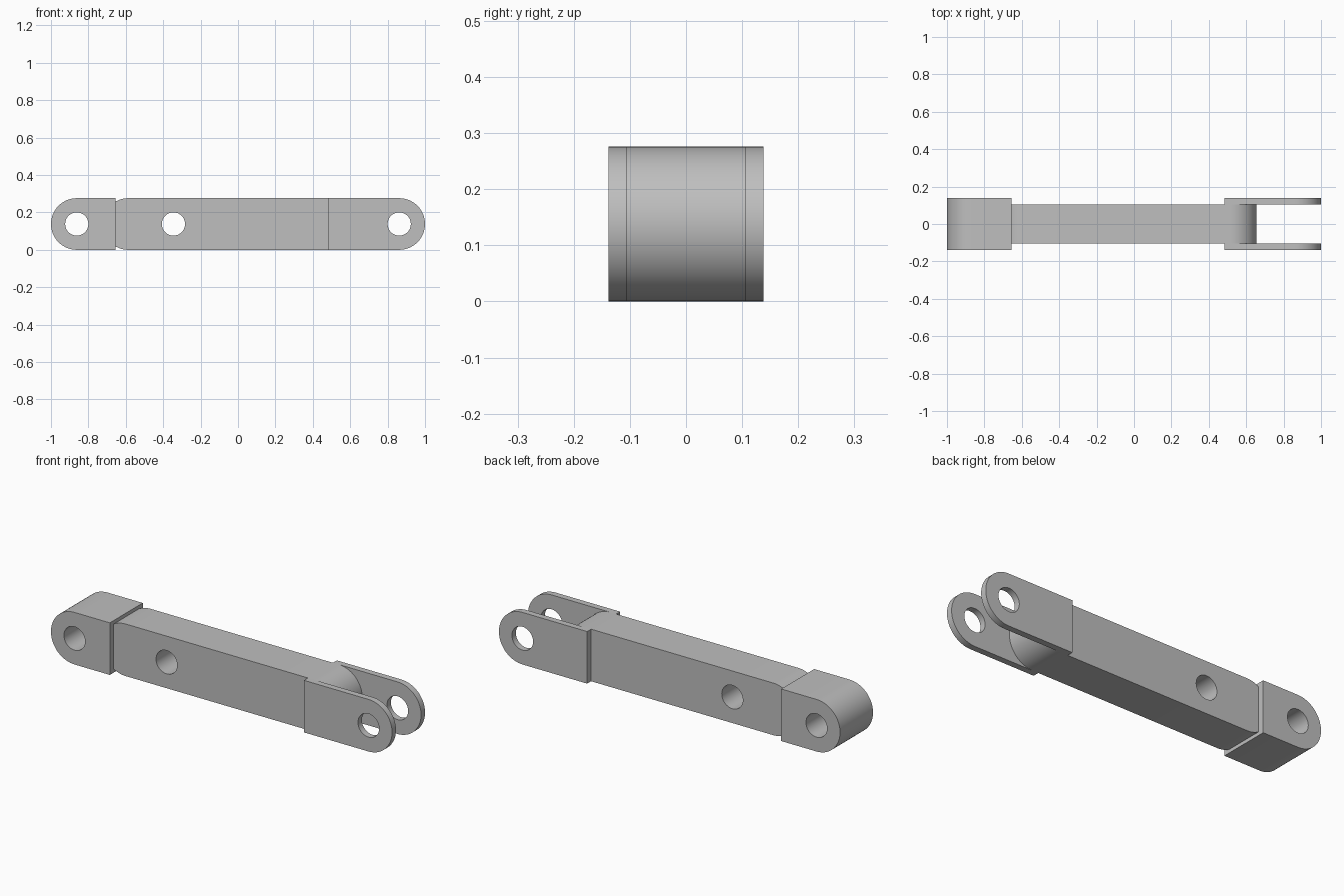
import bpy
import math

cube = bpy.data.objects.get("Cube")
if cube:
    bpy.data.objects.remove(cube, do_unlink=True)

R = 0.138        # half height, also the radius of every rounded end
HOLE = 0.062     # pin hole radius
BODY = 0.105     # half width of the bar
PIN = 1 - R      # distance of the end pins from the centre

grey = bpy.data.materials.new("grey metal")
grey.use_nodes = True
colour = (0.52, 0.52, 0.52, 1)
grey.diffuse_color = colour
grey.node_tree.nodes["Principled BSDF"].inputs["Base Color"].default_value = colour


def arc(cx, radius, start, end, steps):
    """Points of an arc around (cx, R), angles in degrees."""
    angles = [math.radians(start + (end - start) * i / steps) for i in range(steps + 1)]
    return [(cx + radius * math.cos(a), R + radius * math.sin(a)) for a in angles]


def plate(name, outline, holes, y0, y1):
    """Extrude a side outline with round holes from y0 to y1."""
    curve = bpy.data.curves.new(name, "CURVE")
    curve.dimensions = "2D"
    curve.fill_mode = "BOTH"
    curve.extrude = (y1 - y0) / 2
    for loop in [outline] + [arc(x, HOLE, 0, 360, 48)[:-1] for x in holes]:
        spline = curve.splines.new("POLY")
        spline.points.add(len(loop) - 1)
        for point, (x, z) in zip(spline.points, loop):
            point.co = (x, z, 0, 1)
        spline.use_cyclic_u = True
    obj = bpy.data.objects.new(name, curve)
    bpy.context.collection.objects.link(obj)
    obj.location.y = (y0 + y1) / 2
    obj.rotation_euler.x = math.pi / 2
    bpy.ops.object.select_all(action="DESELECT")
    obj.select_set(True)
    bpy.context.view_layer.objects.active = obj
    bpy.ops.object.convert(target="MESH")
    obj = bpy.context.object
    obj.name = name
    # Weld caps to the walls, then smooth only the round walls
    bpy.ops.object.mode_set(mode="EDIT")
    bpy.ops.mesh.select_all(action="SELECT")
    bpy.ops.mesh.remove_doubles(threshold=0.0001)
    bpy.ops.mesh.normals_make_consistent(inside=False)
    bpy.ops.object.mode_set(mode="OBJECT")
    bpy.ops.object.shade_smooth_by_angle(angle=math.radians(30))
    obj.data.materials.clear()
    obj.data.materials.append(grey)
    return obj


# Long bar, rounded at both ends
plate("bar", arc(0.517, R, -90, 90, 32) + arc(-0.586, R, 90, 270, 32), [-0.345], -BODY, BODY)

# Wide end block with a pin hole
plate("end_block", [(-0.655, 0), (-0.655, 2 * R)] + arc(-PIN, R, 90, 270, 32), [-PIN], -R, R)

# Two fork cheeks on the other end
cheek = arc(PIN, R, -90, 90, 32) + [(0.483, 2 * R), (0.483, 0)]
plate("right_fork_cheek", cheek, [PIN], -R, -BODY)
plate("left_fork_cheek", cheek, [PIN], BODY, R)
